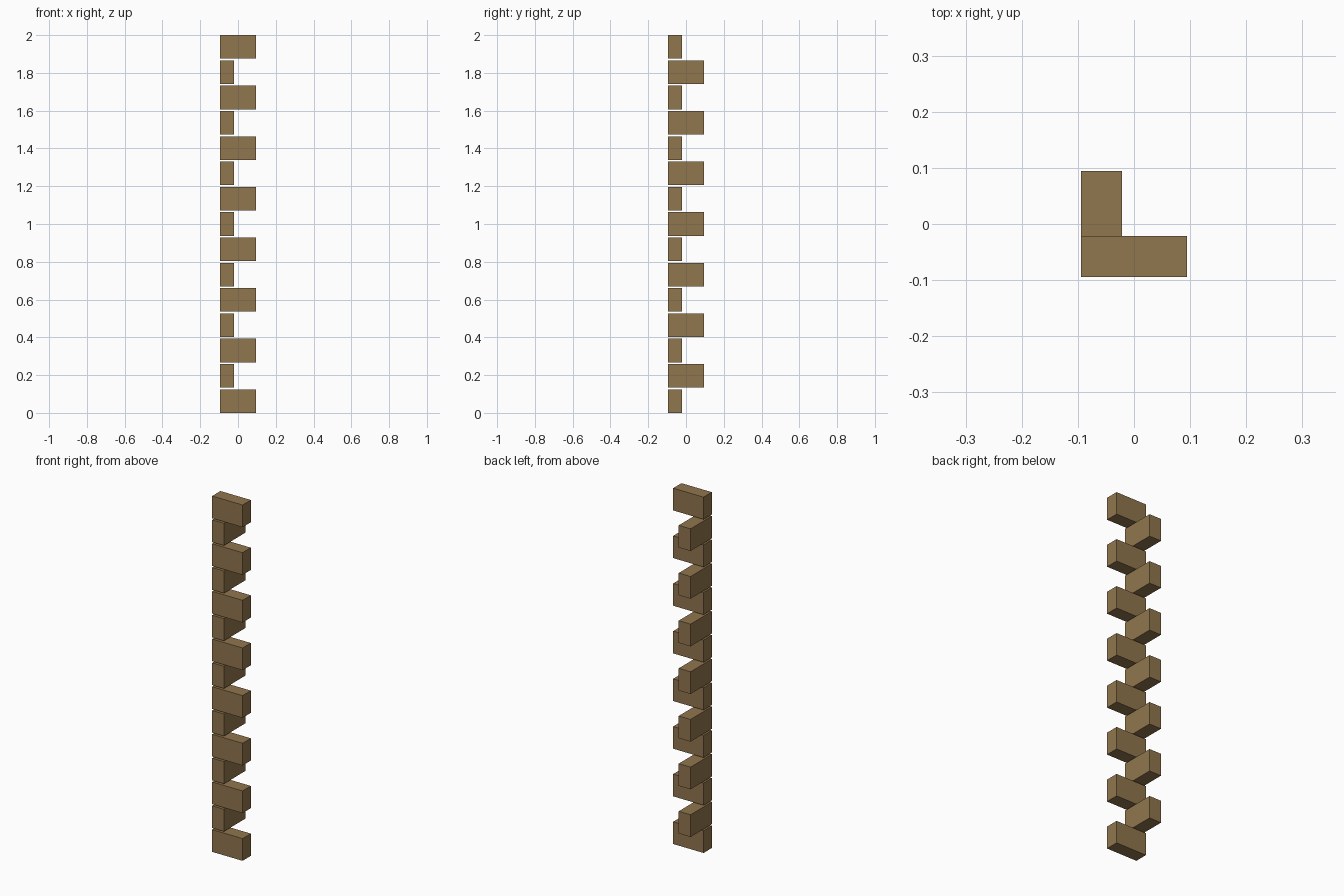
import bpy

if "Cube" in bpy.data.objects:
    bpy.data.objects.remove(bpy.data.objects["Cube"])

COURSES = 15
HEIGHT = 0.125                        # block height
PITCH = (2.0 - HEIGHT) / (COURSES - 1)  # leaves a thin open joint
LONG = 0.189                          # long face of a block
THICK = 0.0735                        # short face of a block
CORNER = -LONG / 2                    # outer corner of the building, in x and y

stone = bpy.data.materials.new("tan_stone")
stone.diffuse_color = (0.28, 0.18, 0.076, 1.0)
stone.use_nodes = True
stone.node_tree.nodes["Principled BSDF"].inputs["Base Color"].default_value = stone.diffuse_color


def block(name, sx, sy, z):
    """Box with one vertical edge on the shared outer corner."""
    bpy.ops.mesh.primitive_cube_add(
        size=1, location=(CORNER + sx / 2, CORNER + sy / 2, z + HEIGHT / 2))
    ob = bpy.context.object
    ob.name = name
    ob.scale = (sx, sy, HEIGHT)
    bpy.ops.object.transform_apply(location=False, rotation=False, scale=True)
    ob.data.materials.append(stone)


# Alternating corner stones: long side on the front, then on the left
for i in range(COURSES):
    if i % 2 == 0:
        block(f"front_quoin_{i + 1:02d}", LONG, THICK, i * PITCH)
    else:
        block(f"side_quoin_{i + 1:02d}", THICK, LONG, i * PITCH)
